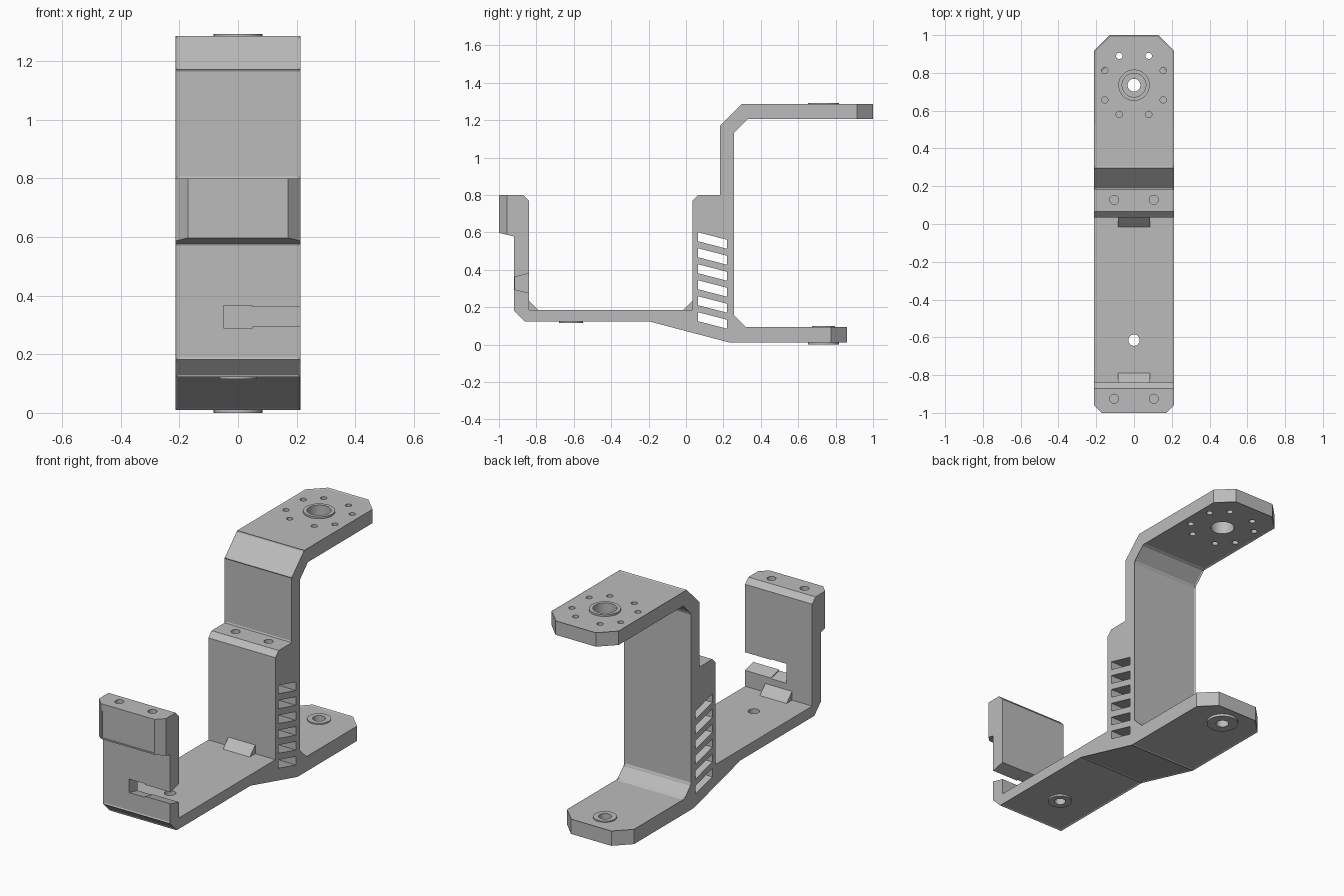
import bpy, bmesh
from mathutils import Matrix, Vector

cube = bpy.data.objects.get("Cube")
if cube:
    bpy.data.objects.remove(cube, do_unlink=True)

W = 0.213  # half width of the bracket

grey = bpy.data.materials.new("plain grey")
grey.use_nodes = True
grey.diffuse_color = (0.5, 0.5, 0.5, 1)
grey.node_tree.nodes["Principled BSDF"].inputs["Base Color"].default_value = (0.5, 0.5, 0.5, 1)


def make_object(name, bm):
    bmesh.ops.recalc_face_normals(bm, faces=bm.faces)
    mesh = bpy.data.meshes.new(name)
    bm.to_mesh(mesh)
    bm.free()
    mesh.materials.append(grey)
    obj = bpy.data.objects.new(name, mesh)
    bpy.context.collection.objects.link(obj)
    return obj


def prism(bm, points, x0, x1):
    """Extrude a (y, z) outline along x; return the wall faces in outline order."""
    a = [bm.verts.new((x0, y, z)) for y, z in points]
    b = [bm.verts.new((x1, y, z)) for y, z in points]
    bm.faces.new(a)
    bm.faces.new(b[::-1])
    n = len(points)
    return [bm.faces.new((a[i], b[i], b[(i + 1) % n], a[(i + 1) % n])) for i in range(n)]


def cylinder(bm, x, y, z0, z1, r, r_top=None, sides=32):
    bmesh.ops.create_cone(
        bm, cap_ends=True, segments=sides, radius1=r, radius2=r if r_top is None else r_top,
        depth=z1 - z0, matrix=Matrix.Translation((x, y, (z0 + z1) / 2)))


def combine(obj, other, operation):
    other.hide_render = True
    mod = obj.modifiers.new(operation.lower(), "BOOLEAN")
    mod.operation = operation
    mod.solver = "EXACT"
    mod.object = other
    bpy.context.view_layer.objects.active = obj
    bpy.ops.object.modifier_apply(modifier=mod.name)
    bpy.data.objects.remove(other, do_unlink=True)


# Side outline; True marks walls (from this point to the next) with a framed panel
outline = [
    (-1, 0.8, False), (-0.87, 0.8, False), (-0.84, 0.77, False), (-0.84, 0.185, False),
    (0.035, 0.185, False), (0.035, 0.77, False), (0.065, 0.8, False), (0.183, 0.8, True),
    (0.183, 1.172, True), (0.297, 1.286, True), (1, 1.286, False), (1, 1.206, True),
    (0.33, 1.206, True), (0.257, 1.133, True), (0.257, 0.155, True), (0.318, 0.095, True),
    (0.86, 0.095, False), (0.86, 0.01, True), (0.235, 0.01, True), (-0.19, 0.122, True),
    (-0.86, 0.122, True), (-0.92, 0.182, True), (-0.92, 0.578, False), (-1, 0.597, False)]
bm = bmesh.new()
panel = bm.faces.layers.int.new("panel")
walls = prism(bm, [p[:2] for p in outline], -W, W)
for face, point in zip(walls, outline):
    face[panel] = int(point[2])
bmesh.ops.recalc_face_normals(bm, faces=bm.faces)

# Clipped corners at the free ends
for end, size in ((1, 0.085), (0.86, 0.085), (-1, 0.043)):
    edges = [e for e in bm.edges if all(abs(v.co.y - end) < 1e-4 for v in e.verts)
             and abs(e.verts[0].co.x - e.verts[1].co.x) < 1e-4]
    bmesh.ops.bevel(bm, geom=edges, offset=size, segments=1, affect="EDGES")

# Shallow framed panels
bm.normal_update()
framed = [f for f in bm.faces if f[panel] and abs(f.normal.x) < 0.1]
bmesh.ops.inset_individual(bm, faces=framed, thickness=0.01, depth=-0.004)
bracket = make_object("servo_bracket", bm)

# Raised rings round the pivots and small gussets on the floor
bm = bmesh.new()
PIVOT = 0.735
cylinder(bm, 0, PIVOT, 1.25, 1.292, 0.083)
cylinder(bm, 0, PIVOT, 0, 0.05, 0.083)
cylinder(bm, 0, PIVOT, 0.07, 0.098, 0.062)
cylinder(bm, 0, -0.615, 0.116, 0.15, 0.063)
for wall, step in ((-0.84, 0.05), (0.035, -0.05)):
    prism(bm, [(wall, 0.235), (wall - step / 5, 0.235), (wall - step / 5, 0.175),
               (wall + step, 0.175), (wall + step, 0.185)], -0.085, 0.085)
combine(bracket, make_object("rings_and_gussets", bm), "UNION")

# Through holes, screw holes and vents
bm = bmesh.new()
cylinder(bm, 0, PIVOT, 1.15, 1.35, 0.063)
cylinder(bm, 0, PIVOT, -0.05, 0.15, 0.034)
cylinder(bm, 0, -0.615, 0.05, 0.25, 0.03)
for sx in (-1, 1):
    for dx, dy in ((0.078, 0.155), (0.155, 0.078)):
        for sy in (-1, 1):
            cylinder(bm, sx * dx, PIVOT + sy * dy, 1.15, 1.35, 0.017, sides=16)
    for y in (-0.925, 0.128):
        cylinder(bm, sx * 0.105, y, 0.67, 0.85, 0.024, sides=20)
for i in range(6):
    z = 0.6 - i * 0.0855
    prism(bm, [(0.065, z), (0.22, z - 0.04), (0.22, z - 0.088), (0.065, z - 0.048)], -0.3, 0.3)
combine(bracket, make_object("hole_cutter", bm), "DIFFERENCE")

# Flared cable slot open on the left edge, with a wider inner end
bm = bmesh.new()
prism(bm, [(-0.95, 0.29), (-0.95, 0.366), (-0.92, 0.366), (-0.82, 0.388),
           (-0.82, 0.268), (-0.92, 0.29)], -0.05, 0.05)
combine(bracket, make_object("slot_end_cutter", bm), "DIFFERENCE")
bm = bmesh.new()
prism(bm, [(-0.95, 0.296), (-0.95, 0.36), (-0.92, 0.36), (-0.82, 0.385),
           (-0.82, 0.271), (-0.92, 0.296)], 0.04, 0.3)
combine(bracket, make_object("slot_cutter", bm), "DIFFERENCE")

# Shallow recess on the front block
bm = bmesh.new()
prism(bm, [(-1.05, 0.605), (-1.05, 0.76), (-0.996, 0.76), (-0.996, 0.605)], -0.163, 0.163)
combine(bracket, make_object("front_recess_cutter", bm), "DIFFERENCE")

# Smooth bores with sharp edges
bpy.ops.object.select_all(action="DESELECT")
bracket.select_set(True)
bpy.context.view_layer.objects.active = bracket
bpy.ops.object.shade_smooth_by_angle(angle=0.4)
